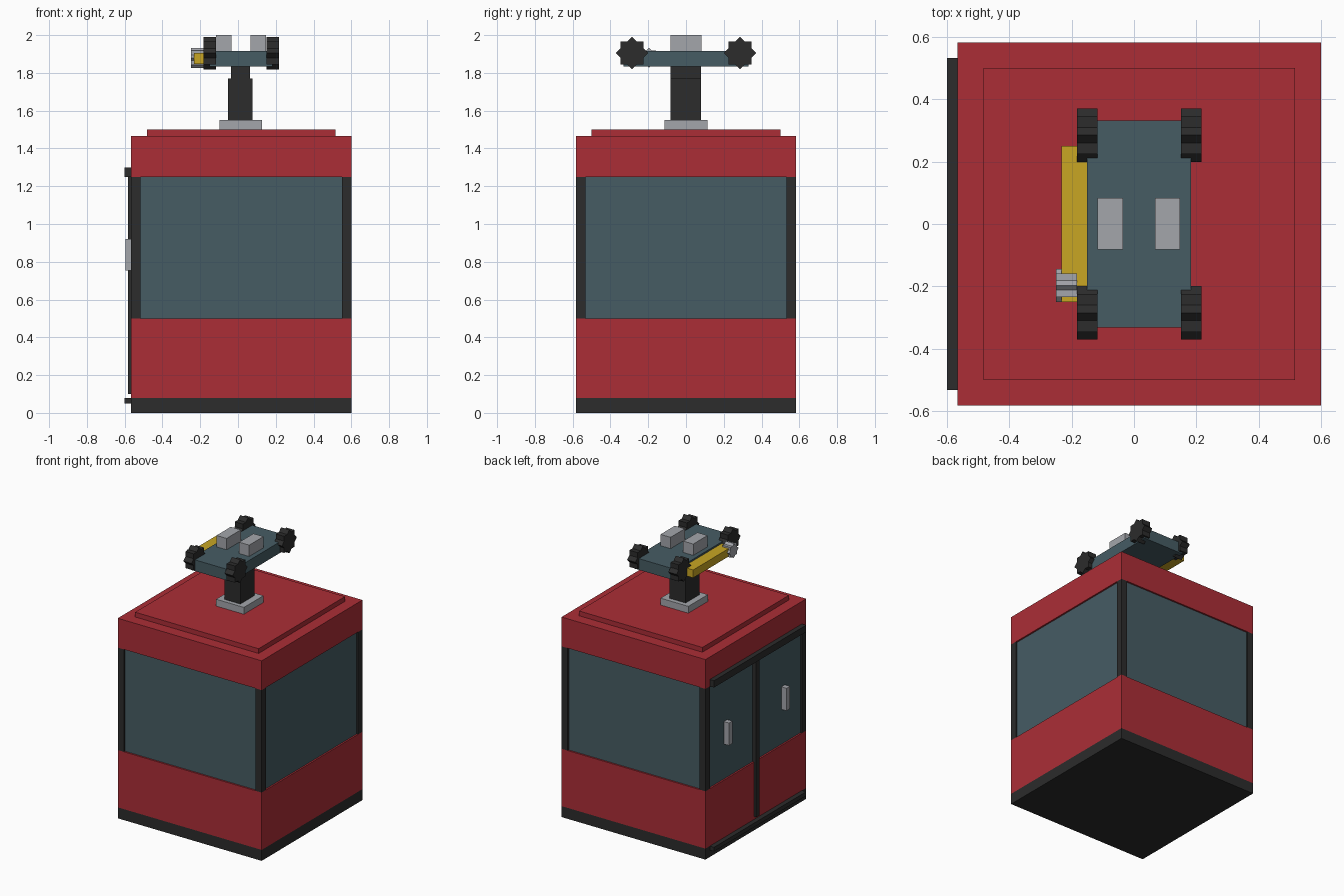
import bpy, bmesh, math

if "Cube" in bpy.data.objects:
    bpy.data.objects.remove(bpy.data.objects["Cube"], do_unlink=True)


def material(name, r, g, b):
    m = bpy.data.materials.new(name)
    m.use_nodes = True
    m.diffuse_color = (r, g, b, 1)
    m.node_tree.nodes["Principled BSDF"].inputs["Base Color"].default_value = (r, g, b, 1)
    return m


red = material("red paint", 0.41, 0.027, 0.037)
teal = material("blue grey glass", 0.061, 0.107, 0.127)
dark = material("dark rubber", 0.025, 0.025, 0.025)
grey = material("light grey metal", 0.37, 0.38, 0.41)
yellow = material("yellow paint", 0.58, 0.38, 0.017)


def finish(bm, name, mat):
    bmesh.ops.recalc_face_normals(bm, faces=bm.faces)
    mesh = bpy.data.meshes.new(name)
    bm.to_mesh(mesh)
    bm.free()
    mesh.materials.append(mat)
    obj = bpy.data.objects.new(name, mesh)
    bpy.context.collection.objects.link(obj)
    return obj


def box(name, mat, x, y, z):
    """Box from its (low, high) range on each axis."""
    bm = bmesh.new()
    bmesh.ops.create_cube(bm, size=1)
    for v in bm.verts:
        v.co = [(lo + hi) / 2 + c * (hi - lo) for c, (lo, hi) in zip(v.co, (x, y, z))]
    return finish(bm, name, mat)


def star(name, mat, x, y, z, radius):
    """Eight-pointed wheel, extruded along x."""
    bm = bmesh.new()
    ring = []
    for i in range(16):
        r = radius * (0.765 if i % 2 else 1)
        a = i * math.pi / 8
        ring.append(bm.verts.new((x[0], y + r * math.cos(a), z + r * math.sin(a))))
    face = bm.faces.new(ring)
    new = bmesh.ops.extrude_face_region(bm, geom=[face])["geom"]
    moved = [v for v in new if isinstance(v, bmesh.types.BMVert)]
    bmesh.ops.translate(bm, verts=moved, vec=(x[1] - x[0], 0, 0))
    return finish(bm, name, mat)


# Cabin: stacked square bands around a recessed glass core
CX, HALF, RECESS, POST = 0.017, 0.583, 0.012, 0.05


def band(name, mat, half, z):
    return box(name, mat, (CX - half, CX + half), (-half, half), z)


band("base_skirt", dark, HALF, (0, 0.08))
band("lower_wall", red, HALF, (0.08, 0.5))
band("window_glass", teal, HALF - RECESS, (0.5, 1.25))
band("upper_wall", red, HALF, (1.25, 1.465))
band("roof_panel", red, 0.5, (1.465, 1.5))

# Corner posts
for side, sx in (("left", 1), ("right", -1)):
    for end, sy in (("front", -1), ("back", 1)):
        xs = sorted((CX + sx * HALF, CX + sx * (HALF - POST)))
        ys = sorted((sy * HALF, sy * (HALF - POST)))
        box(f"corner_post_{end}_{side}", dark, xs, ys, (0.5, 1.25))

# Sliding doors on the right side
WALL = CX - HALF
box("door_top_rail", dark, (-0.6, WALL), (-0.533, 0.533), (1.25, 1.3))
box("door_bottom_rail", dark, (-0.6, WALL), (-0.533, 0.533), (0.05, 0.08))
box("door_divider", dark, (-0.583, WALL + RECESS), (-0.02, 0.02), (0.1, 1.25))
for end, y in (("front", -0.333), ("back", 0.333)):
    box(f"door_handle_{end}", grey, (-0.595, WALL + RECESS), (y - 0.02, y + 0.02), (0.755, 0.92))

# Roof mount
box("mount_plate", grey, (CX - 0.115, CX + 0.11), (-0.113, 0.113), (1.5, 1.55))
box("mount_column", dark, (-0.053, 0.077), (-0.083, 0.08), (1.55, 1.77))
box("mount_neck", dark, (-0.037, 0.063), (-0.083, 0.08), (1.77, 1.84))

# Carriage with its four wheels and two blocks
box("carriage_deck", teal, (-0.15, 0.183), (-0.332, 0.332), (1.835, 1.917))
for side, xs in (("right", (-0.183, -0.117)), ("left", (0.15, 0.217))):
    for end, y in (("front", -0.285), ("back", 0.285)):
        star(f"wheel_{end}_{side}", dark, xs, y, 1.905, 0.086)
for side, xs in (("right", (-0.117, -0.035)), ("left", (0.067, 0.148))):
    box(f"deck_block_{side}", grey, xs, (-0.082, 0.083), (1.917, 2.0))

# Side arm with its small toothed roller
box("side_arm", yellow, (-0.233, -0.15), (-0.25, 0.25), (1.847, 1.905))
star("arm_roller", grey, (-0.25, -0.183), -0.197, 1.88, 0.053)
